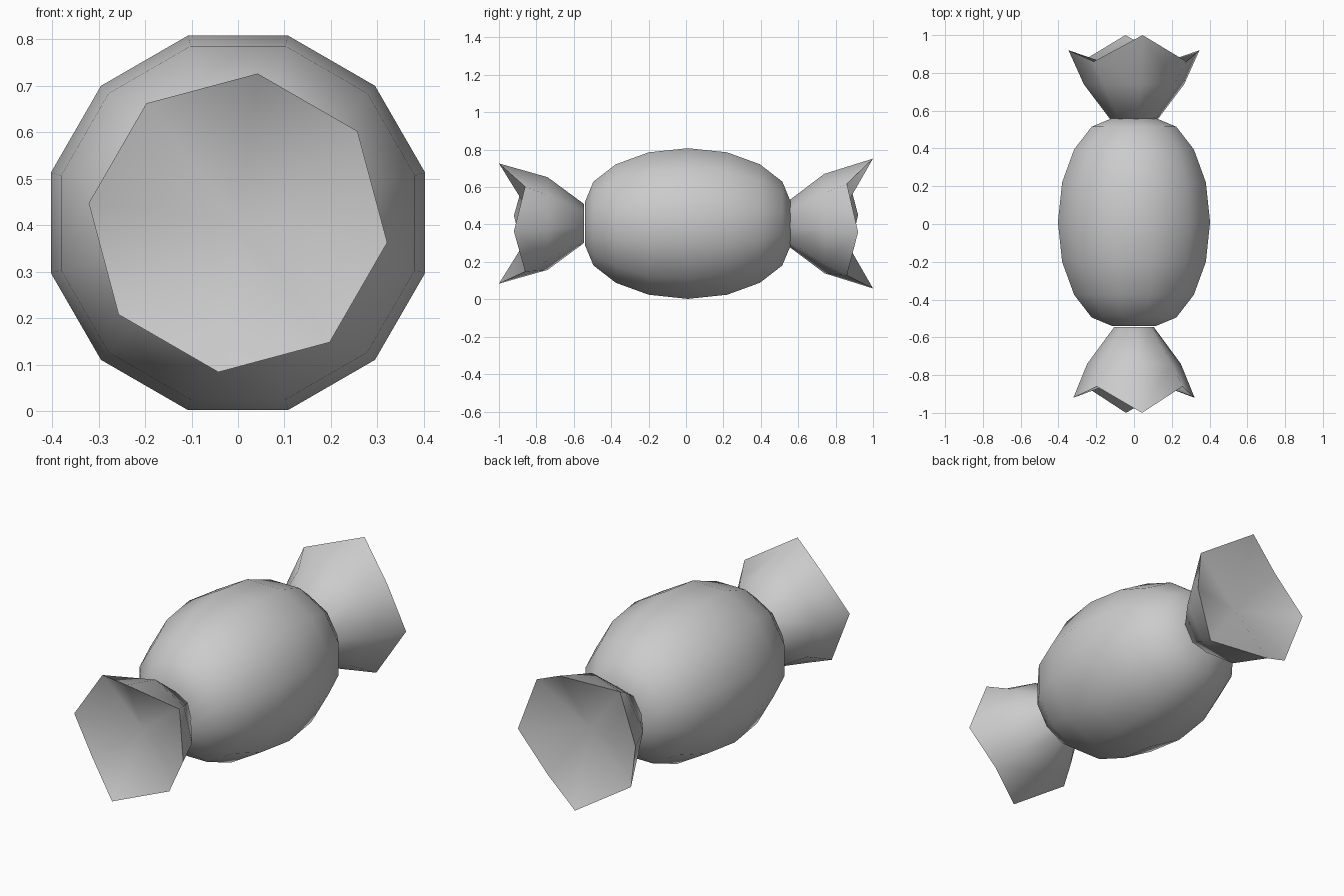
import bpy, bmesh, math

cube = bpy.data.objects.get("Cube")
if cube:
    bpy.data.objects.remove(cube)

AXIS_Z = 0.405

grey = bpy.data.materials.new("plain grey")
grey.use_nodes = True
grey.diffuse_color = (0.6, 0.6, 0.6, 1)
grey.node_tree.nodes["Principled BSDF"].inputs["Base Color"].default_value = (0.6, 0.6, 0.6, 1)


def ring(bm, count, radius, depths, start):
    """Ring of vertices around the y axis; depths repeat round the ring."""
    verts = []
    for i in range(count):
        a = math.radians(start) + math.tau * i / count
        verts.append(bm.verts.new((radius * math.cos(a), depths[i % len(depths)],
                                   AXIS_Z + radius * math.sin(a))))
    return verts


def bridge(bm, a, b):
    n = len(a)
    for i in range(n):
        bm.faces.new((a[i], a[(i + 1) % n], b[(i + 1) % n], b[i]))


def finish(bm, name, angle):
    bmesh.ops.recalc_face_normals(bm, faces=bm.faces)
    mesh = bpy.data.meshes.new(name)
    bm.to_mesh(mesh)
    bm.free()
    obj = bpy.data.objects.new(name, mesh)
    bpy.context.collection.objects.link(obj)
    mesh.materials.append(grey)
    bpy.ops.object.select_all(action='DESELECT')
    obj.select_set(True)
    bpy.context.view_layer.objects.active = obj
    bpy.ops.object.shade_smooth_by_angle(angle=math.radians(angle))


# Candy body: twelve-sided barrel along y
half = [(0.21, 0.394), (0.385, 0.328), (0.505, 0.232), (0.55, 0.12)]
profile = [(-y, r) for y, r in reversed(half)] + [(0, 0.417)] + half
bm = bmesh.new()
rings = [ring(bm, 12, r, [y + 0.01], 15) for y, r in profile]
for a, b in zip(rings, rings[1:]):
    bridge(bm, a, b)
bm.faces.new(rings[0])
bm.faces.new(rings[-1])
finish(bm, "candy_body", 60)

# Twisted wrapper ends: flared eight-sided skirts with pointed rims
for name, side, neck, middle, rim in (("front_wrapper", -1, 0.105, 0.25, 0.324),
                                      ("back_wrapper", 1, 0.12, 0.268, 0.35)):
    bm = bmesh.new()
    neck_ring = ring(bm, 8, neck, [side * 0.545], -7.5)
    mid_ring = ring(bm, 8, middle, [side * 0.74], -7.5)
    rim_ring = ring(bm, 8, rim, [side * d for d in (0.92, 0.86, 1.0, 0.86)], -7.5)
    bridge(bm, neck_ring, mid_ring)
    bridge(bm, mid_ring, rim_ring)
    bm.faces.new(neck_ring)
    # Hollow mouth of the wrapper
    hub = bm.verts.new((0, side * 0.8, AXIS_Z))
    for i in range(8):
        bm.faces.new((rim_ring[i], rim_ring[(i + 1) % 8], hub))
    finish(bm, name, 60)
